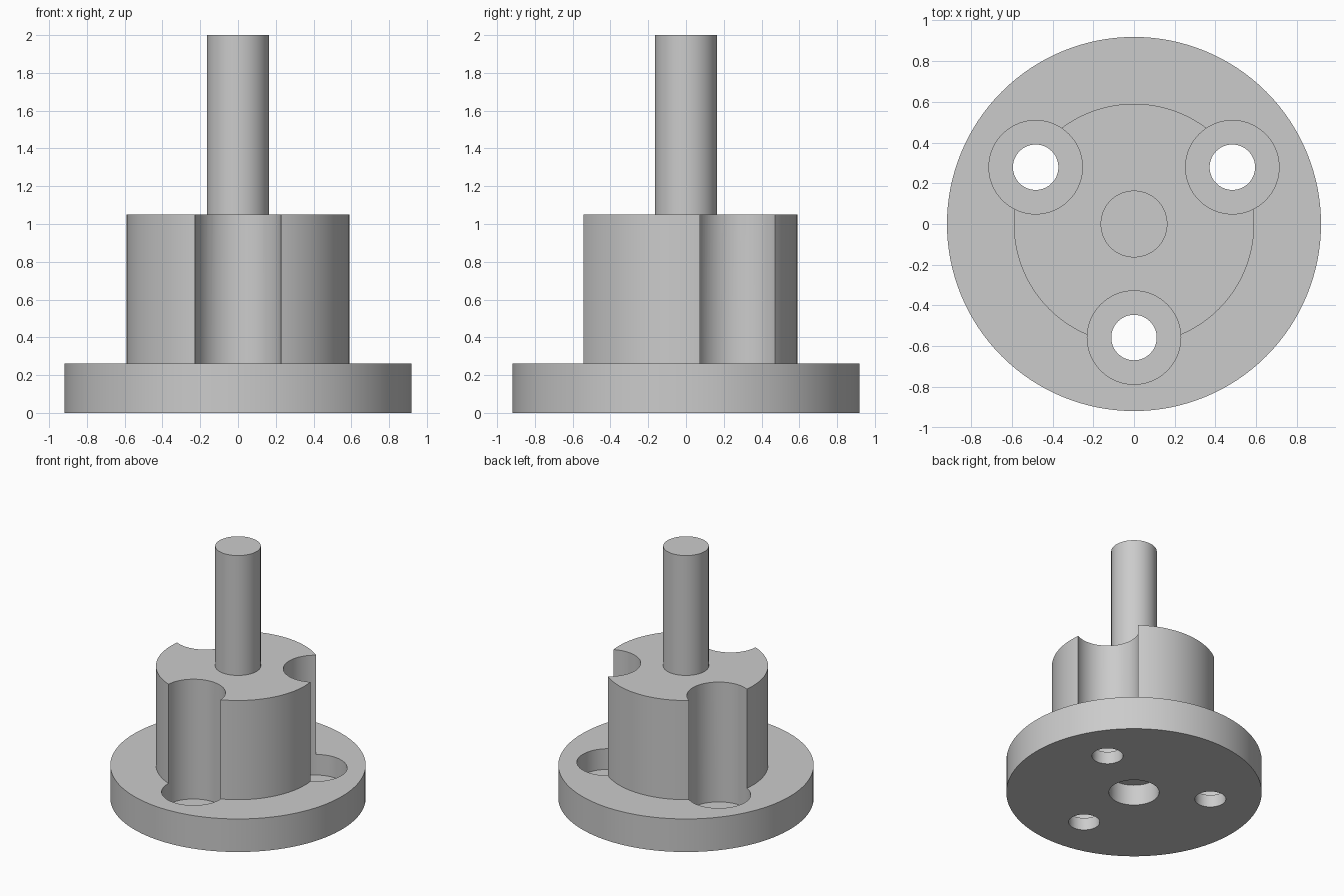
import bpy, bmesh, math
from mathutils import Vector

if "Cube" in bpy.data.objects:
    bpy.data.objects.remove(bpy.data.objects["Cube"], do_unlink=True)

U = 2 / 61                      # one design unit: the part is 61 units tall
FLANGE_R, HUB_R, SHAFT_R, SOCKET_R = 28, 18, 5, 5.5
FLANGE_H, HUB_TOP, SHAFT_TOP, SOCKET_D = 8, 32, 61, 5
BOLT_R, BORE_R, BOLT_CIRCLE, BORE_FLOOR = 3.4, 7, 17, 3

grey = bpy.data.materials.new("machined grey")
grey.use_nodes = True
colour = (0.6, 0.6, 0.6, 1)
grey.diffuse_color = colour
grey.node_tree.nodes["Principled BSDF"].inputs["Base Color"].default_value = colour


def lathe(name, profile, centre=(0, 0), steps=128):
    """Spin a closed (radius, height) profile around a vertical axis."""
    bm = bmesh.new()
    verts = [bm.verts.new((r * U, 0, z * U)) for r, z in profile]
    edges = [bm.edges.new(pair) for pair in zip(verts, verts[1:])]
    bmesh.ops.spin(bm, geom=verts + edges, cent=(0, 0, 0), axis=(0, 0, 1),
                   angle=math.tau, steps=steps, use_merge=True)
    bmesh.ops.remove_doubles(bm, verts=bm.verts, dist=1e-5)
    bmesh.ops.recalc_face_normals(bm, faces=bm.faces)
    bmesh.ops.translate(bm, verts=bm.verts, vec=Vector((*centre, 0)) * U)
    mesh = bpy.data.meshes.new(name)
    bm.to_mesh(mesh)
    bm.free()
    mesh.materials.append(grey)
    obj = bpy.data.objects.new(name, mesh)
    bpy.context.collection.objects.link(obj)
    return obj


# Flange, hub and shaft turned as one solid, with a blind socket underneath
part = lathe("flanged_hub_with_shaft", [
    (0, SOCKET_D), (SOCKET_R, SOCKET_D), (SOCKET_R, 0), (FLANGE_R, 0),
    (FLANGE_R, FLANGE_H), (HUB_R, FLANGE_H), (HUB_R, HUB_TOP),
    (SHAFT_R, HUB_TOP), (SHAFT_R, SHAFT_TOP), (0, SHAFT_TOP)])

# Three counterbored bolt holes that also scallop the hub
cutters = []
for i in range(3):
    a = math.tau * i / 3 - math.pi / 2
    centre = (BOLT_CIRCLE * math.cos(a), BOLT_CIRCLE * math.sin(a))
    cutter = lathe("bolt_hole_cutter", [
        (0, -2), (BOLT_R, -2), (BOLT_R, BORE_FLOOR), (BORE_R, BORE_FLOOR),
        (BORE_R, HUB_TOP + 4), (0, HUB_TOP + 4)], centre, 72)
    cutter.hide_render = True
    mod = part.modifiers.new("bolt_hole", 'BOOLEAN')
    mod.operation, mod.solver, mod.object = 'DIFFERENCE', 'EXACT', cutter
    cutters.append(cutter)

# Bake the cuts and remove the cutters
bpy.context.view_layer.update()
evaluated = part.evaluated_get(bpy.context.evaluated_depsgraph_get())
baked = bpy.data.meshes.new_from_object(evaluated)
part.modifiers.clear()
part.data = baked
for cutter in cutters:
    bpy.data.objects.remove(cutter, do_unlink=True)

# Smooth walls with crisp rims
bpy.ops.object.select_all(action='DESELECT')
part.select_set(True)
bpy.context.view_layer.objects.active = part
bpy.ops.object.shade_smooth_by_angle(angle=math.radians(30))
